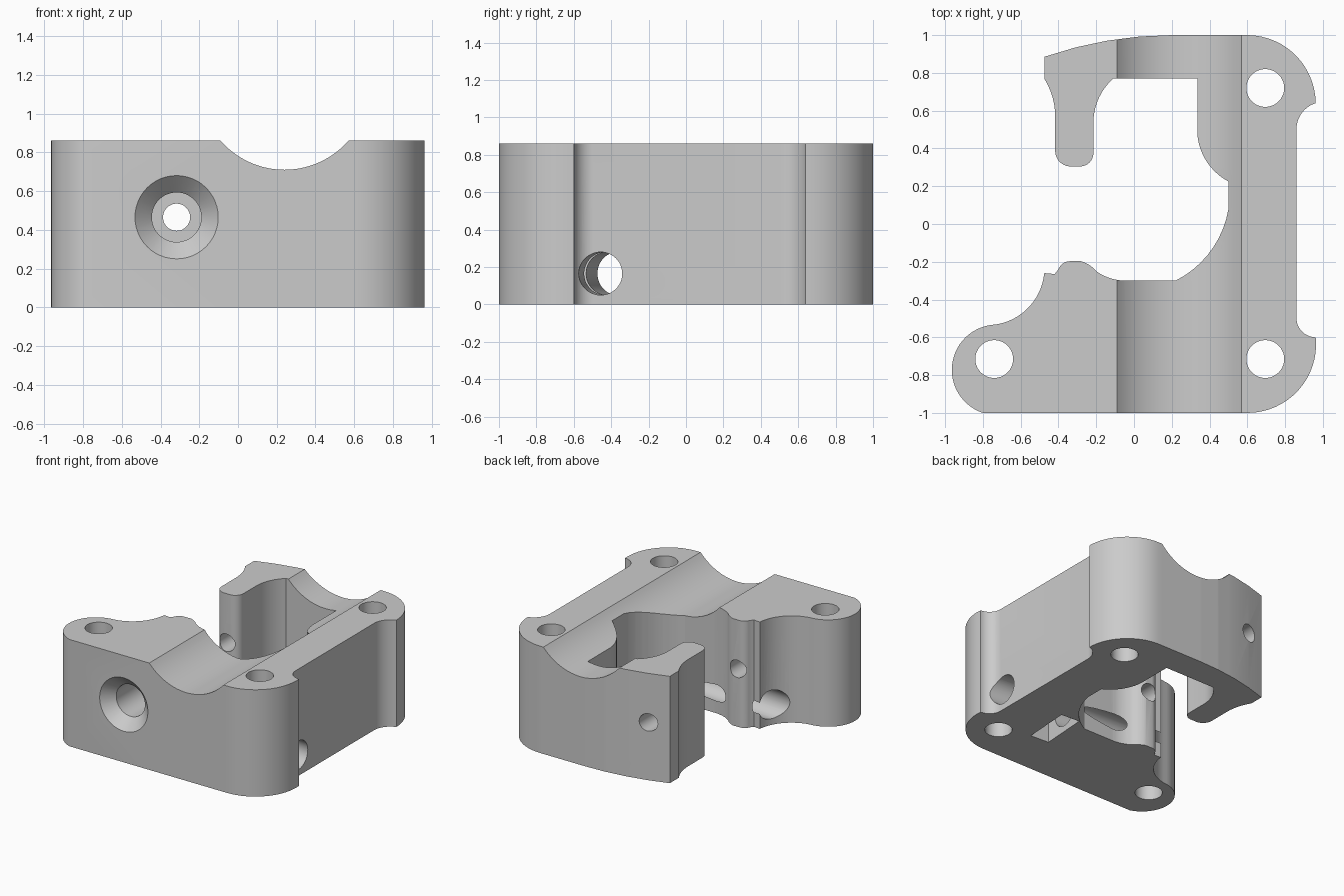
import bpy, bmesh, math
from mathutils import Vector, Matrix

cube = bpy.data.objects.get("Cube")
if cube:
    bpy.data.objects.remove(cube, do_unlink=True)

HEIGHT = 0.86

grey = bpy.data.materials.new("plain_grey")
grey.use_nodes = True
grey.diffuse_color = (0.6, 0.6, 0.6, 1)
grey.node_tree.nodes["Principled BSDF"].inputs["Base Color"].default_value = (0.6, 0.6, 0.6, 1)


def make_object(name, bm):
    bmesh.ops.recalc_face_normals(bm, faces=bm.faces)
    mesh = bpy.data.meshes.new(name)
    bm.to_mesh(mesh)
    bm.free()
    mesh.materials.append(grey)
    obj = bpy.data.objects.new(name, mesh)
    bpy.context.collection.objects.link(obj)
    return obj


def trace(corners):
    """Turn (x, y, bulge) corners into points; bulge = tan(arc angle / 4)."""
    points = []
    for (x0, y0, bulge), (x1, y1, _) in zip(corners, corners[1:] + corners[:1]):
        a, b = Vector((x0, y0)), Vector((x1, y1))
        points.append(a)
        if bulge:
            angle = 4 * math.atan(bulge)
            chord = b - a
            normal = Vector((-chord.y, chord.x))
            centre = (a + b) / 2 + normal * (0.5 / math.tan(angle / 2))
            steps = max(3, math.ceil(abs(angle) / math.radians(6)))
            for i in range(1, steps):
                points.append(centre + Matrix.Rotation(angle * i / steps, 2) @ (a - centre))
    return points


def add_loop(bm, corners):
    verts = [bm.verts.new((p.x, p.y, 0)) for p in trace(corners)]
    return [bm.edges.new(pair) for pair in zip(verts, verts[1:] + verts[:1])]


# Outline of the block, counter-clockwise from the front edge
outline = [
    (-0.8, -1, 0), (0.6, -1, 0.445), (0.962, -0.6, -0.4),
    (0.86, -0.5, 0), (0.86, 0.5, -0.33), (0.962, 0.64, 0.41),
    (0.6, 1, 0), (0.2, 1, 0.083), (-0.475, 0.885, 0),
    # hanging leg
    (-0.475, 0.77, -0.15), (-0.417, 0.55, 0), (-0.417, 0.39, 0.41),
    (-0.34, 0.305, 0), (-0.28, 0.305, 0.41), (-0.215, 0.38, 0),
    (-0.215, 0.55, -0.2), (-0.11, 0.77, 0),
    # inner opening
    (0.335, 0.77, 0), (0.335, 0.48, 0.26), (0.5, 0.225, 0),
    (0.5, 0.08, -0.24), (0.22, -0.3, 0), (-0.05, -0.3, -0.15),
    # small nub and left lobe
    (-0.2, -0.25, 0.15), (-0.28, -0.197, 0), (-0.34, -0.197, 0.3),
    (-0.4, -0.24, 0), (-0.42, -0.265, 0), (-0.475, -0.26, -0.37),
    (-0.76, -0.535, 0.79),
]
bm = bmesh.new()
edges = add_loop(bm, outline)

# Vertical bolt holes
for x, y in ((0.695, 0.72), (0.695, -0.715), (-0.74, -0.715)):
    edges += add_loop(bm, [(x - 0.1, y, 1), (x + 0.1, y, 1)])

# Fill between the loops and raise the block
bmesh.ops.triangle_fill(bm, use_beauty=True, edges=edges, normal=(0, 0, 1))
raised = bmesh.ops.extrude_face_region(bm, geom=bm.faces[:])["geom"]
bmesh.ops.translate(bm, vec=(0, 0, HEIGHT), verts=[v for v in raised if isinstance(v, bmesh.types.BMVert)])
block = make_object("clamp_block", bm)


def cut(cutter):
    """Subtract the cutter, trying the next solver if nothing was cut."""
    cutter.hide_render = True
    bpy.context.view_layer.objects.active = block
    before = len(block.data.vertices)
    for solver in ("EXACT", "MANIFOLD", "FLOAT"):
        mod = block.modifiers.new(cutter.name, "BOOLEAN")
        mod.operation = "DIFFERENCE"
        mod.solver = solver
        mod.object = cutter
        bpy.ops.object.modifier_apply(modifier=mod.name)
        if len(block.data.vertices) != before:
            break
    bpy.data.objects.remove(cutter, do_unlink=True)


def drill(name, start, end, r_start, r_end):
    start, end = Vector(start), Vector(end)
    axis = end - start
    bm = bmesh.new()
    bmesh.ops.create_cone(bm, cap_ends=True, segments=48, radius1=r_start,
                          radius2=r_end, depth=axis.length)
    turn = axis.to_track_quat("Z", "Y").to_matrix().to_4x4()
    bm.transform(Matrix.Translation((start + end) / 2) @ turn)
    cut(make_object(name, bm))


# Front to back screw hole with counterbore and countersink
sx, sz = -0.317, 0.465
drill("screw_hole", (sx, -1.2, sz), (sx, 1.2, sz), 0.07, 0.07)
drill("counterbore", (sx, -1.1, sz), (sx, -0.5, sz), 0.128, 0.128)
drill("countersink", (sx, -1.01, sz), (sx, -0.91, sz), 0.225, 0.125)

# Slanted cross hole
drill("cross_hole", (1.39, -0.492, 0.165), (-1.01, -0.33, 0.165), 0.115, 0.115)

# Nut slot in the underside, square to the cross hole
bm = bmesh.new()
bmesh.ops.create_cube(bm, size=1)
bm.transform(Matrix.Translation((0.39, -0.435, 0.13)) @ Matrix.Rotation(math.radians(-3.8), 4, "Z")
             @ Matrix.Diagonal((0.16, 0.38, 0.46, 1)))
cut(make_object("nut_slot", bm))

# Round channel along the top: slice into strips and lower them to an arc
CHANNEL_X, CHANNEL_Z, CHANNEL_R = 0.24, 1.148, 0.438
half_angle = math.acos((CHANNEL_Z - HEIGHT) / CHANNEL_R)
strips = 28
bm = bmesh.new()
bm.from_mesh(block.data)
for i in range(strips + 1):
    x = CHANNEL_X + CHANNEL_R * math.sin(half_angle * (2 * i / strips - 1))
    bmesh.ops.bisect_plane(bm, geom=bm.verts[:] + bm.edges[:] + bm.faces[:], dist=1e-5,
                           plane_co=(x, 0, 0), plane_no=(1, 0, 0))
for v in bm.verts:
    dx = v.co.x - CHANNEL_X
    if abs(dx) < CHANNEL_R:
        v.co.z = min(v.co.z, CHANNEL_Z - math.sqrt(CHANNEL_R ** 2 - dx ** 2))
bmesh.ops.dissolve_degenerate(bm, dist=1e-5, edges=bm.edges)
bm.to_mesh(block.data)
bm.free()

# Smooth curved walls, keep edges sharp
bpy.ops.object.select_all(action="DESELECT")
block.select_set(True)
bpy.context.view_layer.objects.active = block
bpy.ops.object.shade_smooth_by_angle(angle=math.radians(25))
